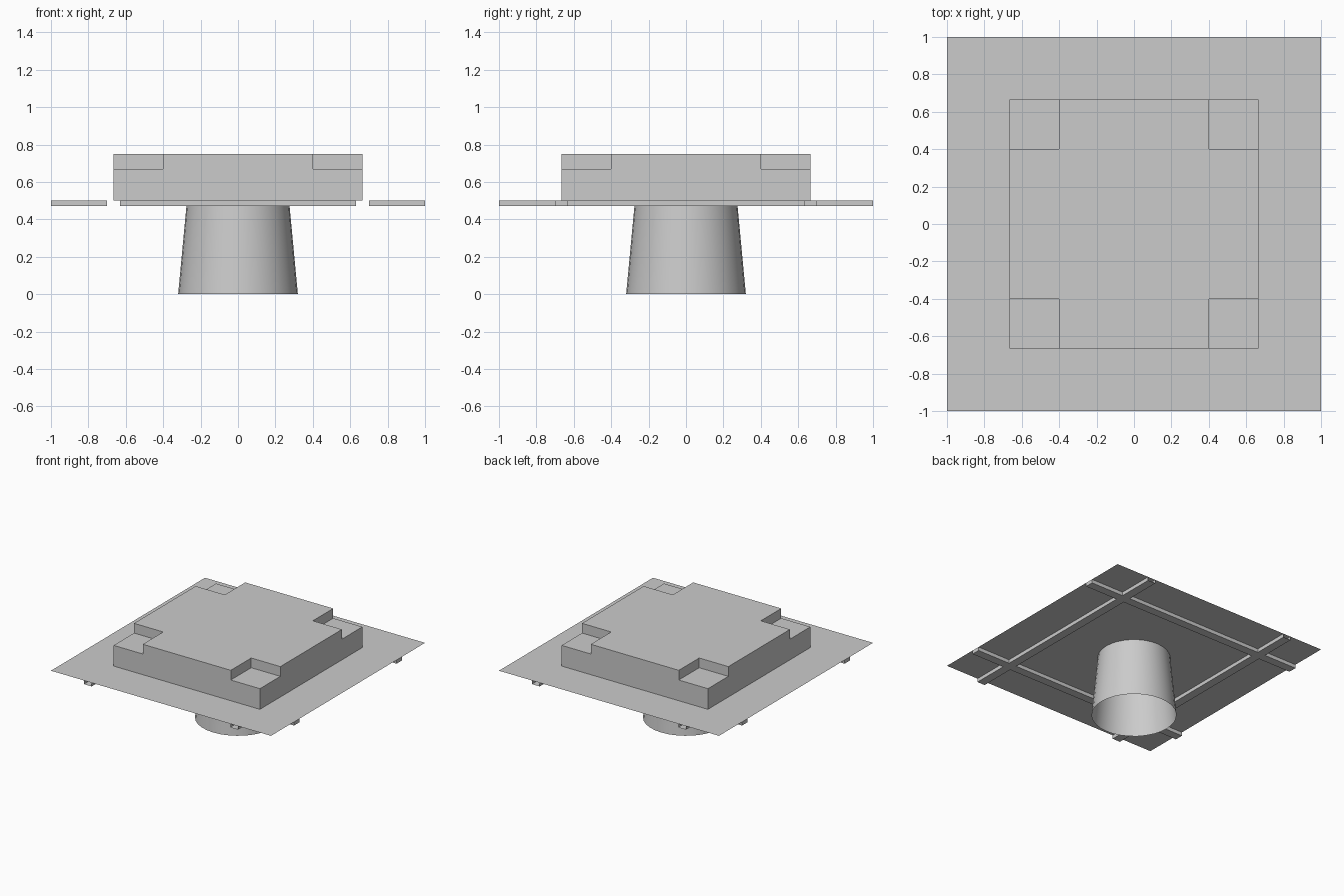
import bpy, bmesh

if "Cube" in bpy.data.objects:
    bpy.data.objects.remove(bpy.data.objects["Cube"])

grey = bpy.data.materials.new("light_grey")
grey.diffuse_color = (0.6, 0.6, 0.6, 1)
grey.use_nodes = True
grey.node_tree.nodes["Principled BSDF"].inputs["Base Color"].default_value = grey.diffuse_color


def finish(bm, name):
    bmesh.ops.remove_doubles(bm, verts=bm.verts, dist=1e-5)
    bmesh.ops.recalc_face_normals(bm, faces=bm.faces)
    mesh = bpy.data.meshes.new(name)
    bm.to_mesh(mesh)
    bm.free()
    mesh.materials.append(grey)
    ob = bpy.data.objects.new(name, mesh)
    bpy.context.collection.objects.link(ob)
    return ob


def terrace(name, cuts, base, height, open_y=False):
    """Stepped solid on a square grid: one level per cell, walls between levels."""
    n = len(cuts) - 1
    bm = bmesh.new()

    def face(pts):
        bm.faces.new([bm.verts.new(p) for p in pts])

    def level(i, j):
        return height(i, j) if 0 <= i < n and 0 <= j < n else base

    for i in range(n):
        for j in range(n):
            z = level(i, j)
            if z == base:
                continue
            x0, x1, y0, y1 = cuts[i], cuts[i + 1], cuts[j], cuts[j + 1]
            face([(x0, y0, z), (x1, y0, z), (x1, y1, z), (x0, y1, z)])
            sides = (((-1, 0), (x0, y0), (x0, y1)), ((1, 0), (x1, y0), (x1, y1)),
                     ((0, -1), (x0, y0), (x1, y0)), ((0, 1), (x0, y1), (x1, y1)))
            for (di, dj), a, b in sides:
                if open_y and not 0 <= j + dj < n:
                    continue
                w = level(i + di, j + dj)
                if abs(w - base) < abs(z - base):
                    face([(*a, w), (*b, w), (*b, z), (*a, z)])
    return finish(bm, name)


# Thin square sheet
bm = bmesh.new()
bm.faces.new([bm.verts.new(p) for p in
              ((-1, -1, .5), (1, -1, .5), (1, 1, .5), (-1, 1, .5))])
finish(bm, "square_sheet")

# Raised block with a step down at each corner
terrace("raised_block", (-.665, -.4, .4, .665), .5,
        lambda i, j: .75 if 1 in (i, j) else .67)

# Crossing ribs under the sheet
terrace("under_ribs", (-1, -.7, -.63, .63, .7, 1), .5,
        lambda i, j: .47 if i in (1, 3) or j in (1, 3) else .5, open_y=True)

# Tapered hollow pedestal
bm = bmesh.new()
bmesh.ops.create_cone(bm, cap_ends=False, segments=32, radius1=.32, radius2=.273, depth=.5)
bmesh.ops.translate(bm, verts=bm.verts, vec=(0, 0, .25))
pedestal = finish(bm, "pedestal")
for p in pedestal.data.polygons:
    p.use_smooth = True
